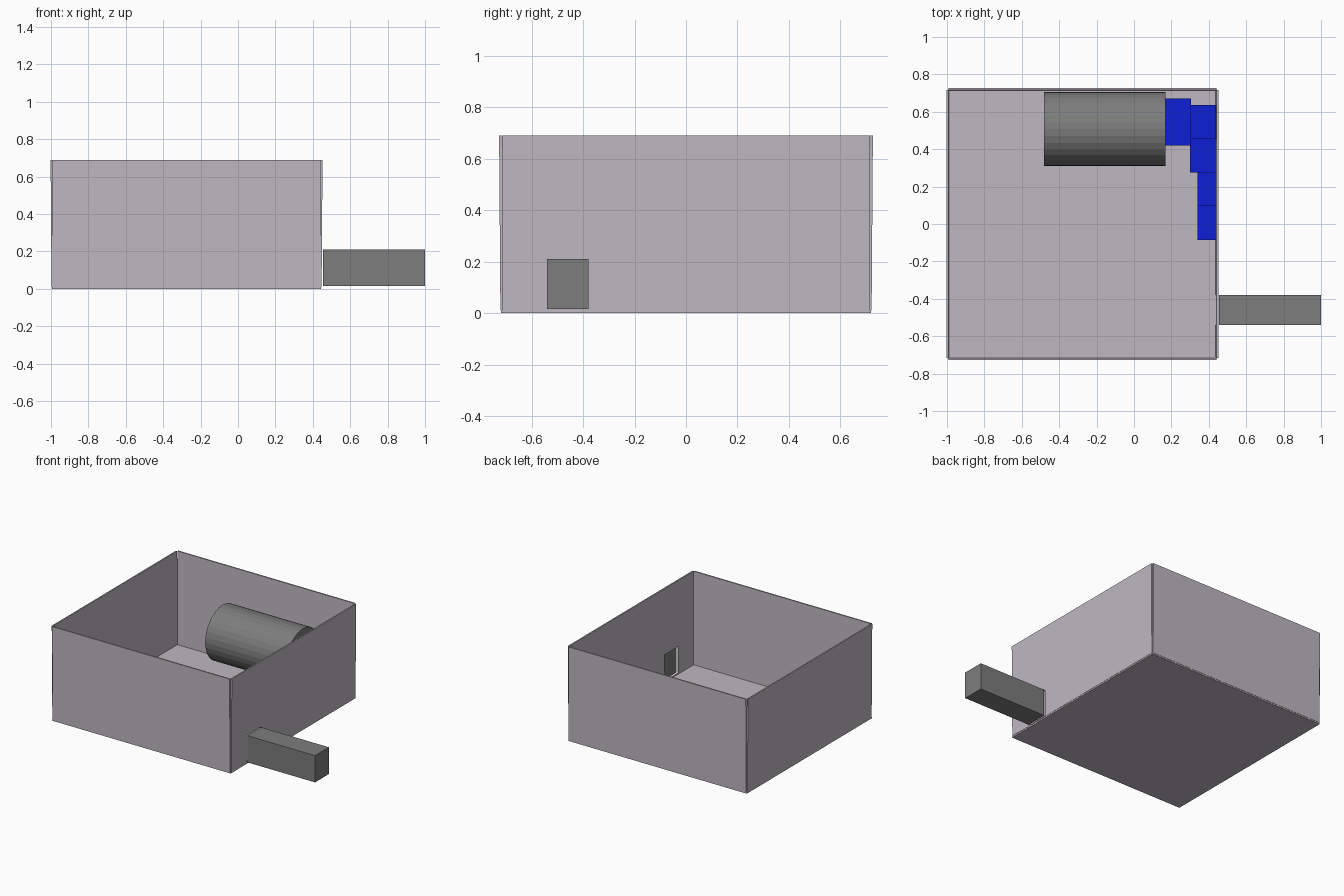
import bpy, bmesh
from math import pi
from mathutils import Matrix, Vector

if "Cube" in bpy.data.objects:
    bpy.data.objects.remove(bpy.data.objects["Cube"], do_unlink=True)


def material(name, rgb):
    mat = bpy.data.materials.new(name)
    mat.use_nodes = True
    mat.diffuse_color = (*rgb, 1)
    mat.node_tree.nodes["Principled BSDF"].inputs["Base Color"].default_value = (*rgb, 1)
    return mat


PALE = material("pale mauve grey", (0.52, 0.48, 0.54))
GREY = material("mid grey", (0.20, 0.205, 0.20))
BLUE = material("deep blue", (0.004, 0.014, 0.66))


def finish(name, bm, mat):
    mesh = bpy.data.meshes.new(name)
    bm.to_mesh(mesh)
    bm.free()
    obj = bpy.data.objects.new(name, mesh)
    bpy.context.collection.objects.link(obj)
    mesh.materials.append(mat)
    return obj


def box_mesh(lo, hi):
    lo, hi = Vector(lo), Vector(hi)
    bm = bmesh.new()
    bmesh.ops.create_cube(bm, size=1)
    for v in bm.verts:
        v.co = (lo + hi) / 2 + v.co * (hi - lo)
    return bm


def box(name, lo, hi, mat):
    return finish(name, box_mesh(lo, hi), mat)


# Open tray: floor and four thin walls leaning slightly outward
CENTRE_X, HALF, HEIGHT, THICK, LEAN = -0.275, 0.712, 0.69, 0.01, 0.005
box("floor", (CENTRE_X - 0.72, -0.72, 0), (CENTRE_X + 0.72, 0.72, 0.01), PALE)

walls = {}
for i, name in enumerate(("left_wall", "back_wall", "right_wall", "front_wall")):
    bm = box_mesh((HALF, -0.716, 0.01), (HALF + THICK, 0.716, HEIGHT))
    for v in bm.verts:
        if v.co.z > HEIGHT / 2:
            v.co.x += LEAN
    turn = Matrix.Translation((CENTRE_X, 0, 0)) @ Matrix.Rotation(i * pi / 2, 4, "Z")
    bmesh.ops.transform(bm, matrix=turn, verts=bm.verts)
    walls[name] = finish(name, bm, PALE)

# Outlet opening in the left wall, with the bar just outside it
cutter = box("outlet_cutter", (0.40, -0.54, 0.015), (0.50, -0.38, 0.21), PALE)
cutter.hide_render = True
cutter.display_type = "WIRE"
cut = walls["left_wall"].modifiers.new("outlet", "BOOLEAN")
cut.operation = "DIFFERENCE"
cut.solver = "EXACT"
cut.object = cutter
bpy.context.view_layer.objects.active = walls["left_wall"]
walls["left_wall"].select_set(True)
bpy.ops.object.modifier_apply(modifier=cut.name)
bpy.data.objects.remove(cutter, do_unlink=True)
box("outlet_bar", (0.454, -0.54, 0.015), (1.0, -0.38, 0.21), GREY)

# Horizontal drum
bm = bmesh.new()
bmesh.ops.create_cone(bm, cap_ends=True, segments=32, radius1=0.198, radius2=0.198,
                      depth=0.65,
                      matrix=Matrix.Translation((-0.157, 0.508, 0.315))
                      @ Matrix.Rotation(pi / 2, 4, "Y"))
finish("drum", bm, GREY)

# Chain of blocks stepping down from the drum along the left wall
blocks = (
    ((0.167, 0.42, 0.19), (0.305, 0.67, 0.44)),
    ((0.305, 0.455, 0.225), (0.438, 0.635, 0.405)),
    ((0.30, 0.275, 0.17), (0.438, 0.455, 0.35)),
    ((0.34, 0.10, 0.11), (0.438, 0.275, 0.28)),
    ((0.34, -0.085, 0.03), (0.438, 0.10, 0.20)),
)
for i, (lo, hi) in enumerate(blocks, 1):
    box(f"duct_block_{i}", lo, hi, BLUE)
